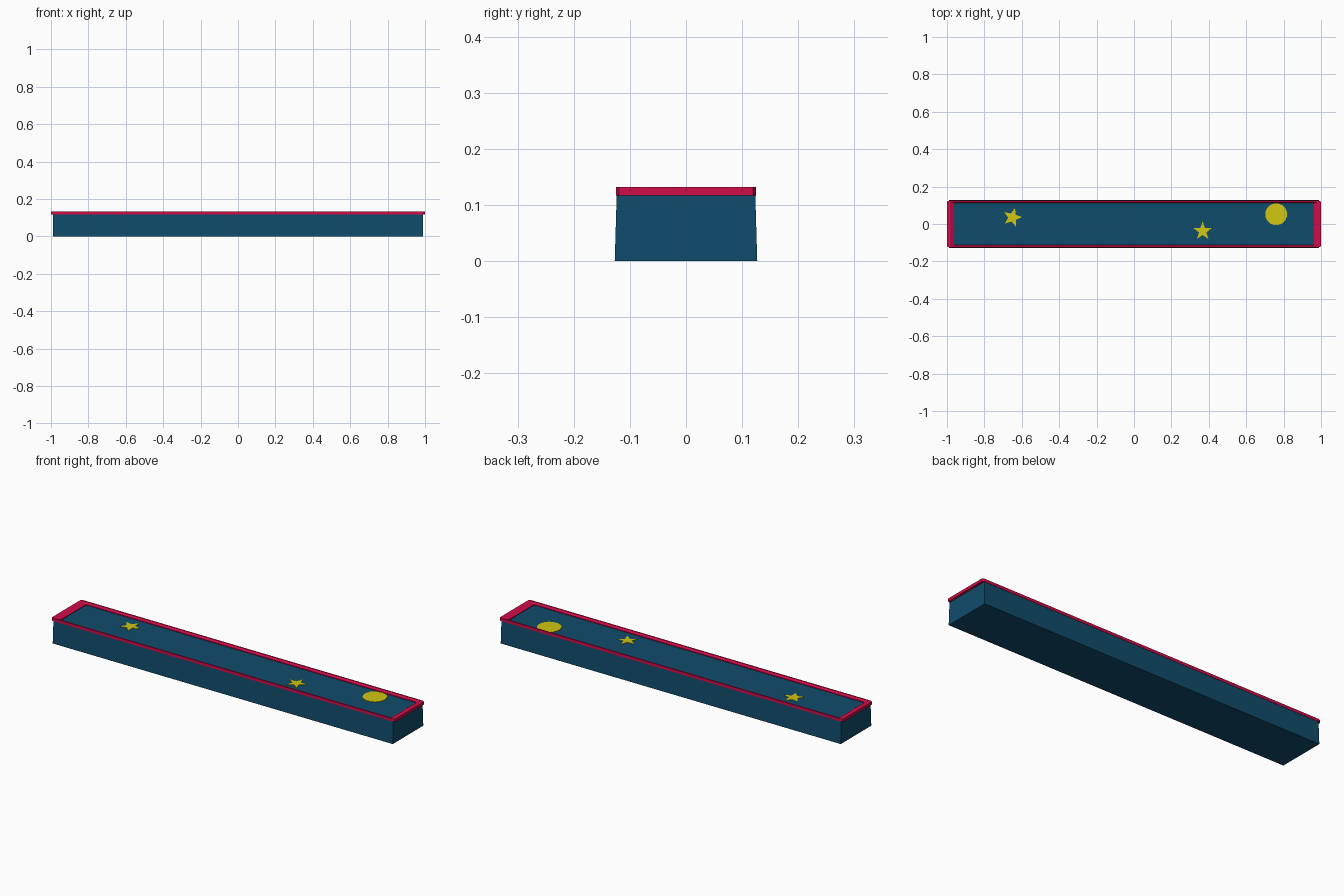
import bpy, bmesh, math

if "Cube" in bpy.data.objects:
    bpy.data.objects.remove(bpy.data.objects["Cube"])


def material(name, rgb):
    m = bpy.data.materials.new(name)
    m.diffuse_color = (*rgb, 1)
    m.use_nodes = True
    m.node_tree.nodes["Principled BSDF"].inputs["Base Color"].default_value = m.diffuse_color
    return m


BLUE = material("deep blue", (0.005, 0.072, 0.15))
RED = material("crimson", (0.64, 0.004, 0.068))
YELLOW = material("yellow", (0.64, 0.57, 0.006))


def loft(name, rings, mat, closed=False):
    """Skin a stack of equal-sized rings; cap the ends or join last to first."""
    bm = bmesh.new()
    vs = [[bm.verts.new(p) for p in r] for r in rings]
    n = len(rings[0])
    pairs = list(zip(vs, vs[1:]))
    if closed:
        pairs.append((vs[-1], vs[0]))
    else:
        bm.faces.new(vs[0][::-1])
        bm.faces.new(vs[-1])
    for a, b in pairs:
        for i in range(n):
            j = (i + 1) % n
            bm.faces.new((a[i], a[j], b[j], b[i]))
    bmesh.ops.recalc_face_normals(bm, faces=bm.faces)
    me = bpy.data.meshes.new(name)
    bm.to_mesh(me)
    bm.free()
    me.materials.append(mat)
    ob = bpy.data.objects.new(name, me)
    bpy.context.collection.objects.link(ob)
    return ob


def rect(x, y, z, cx=0.0, cy=0.0):
    """Rectangle ring with small cut corners."""
    pts = []
    for sx, sy in ((1, 1), (-1, 1), (-1, -1), (1, -1)):
        pair = [(sx * x, sy * (y - cy), z), (sx * (x - cx), sy * y, z)]
        pts += pair if sx * sy > 0 else pair[::-1]
    return pts


def plate(name, x, y, radii, count, turn, z0=0.112, z1=0.12):
    """Thin decal plate whose outline cycles through the given radii."""
    def ring(z):
        return [(x + radii[i % len(radii)] * math.cos(turn + math.tau * i / count),
                 y + radii[i % len(radii)] * math.sin(turn + math.tau * i / count), z)
                for i in range(count)]
    return loft(name, [ring(z0), ring(z1)], YELLOW)


# box body, slightly wider at the foot
def box_ring(x, y, z):
    return [(x, y, z), (-x, y, z), (-x, -y, z), (x, -y, z)]


loft("box_body", [box_ring(0.99, 0.127, 0), box_ring(0.988, 0.1235, 0.118)], BLUE)

# raised rim with a sloping inner edge
loft("rim", [
    rect(1.0, 0.125, 0.117, 0.012, 0.006),
    rect(1.0, 0.125, 0.132, 0.012, 0.006),
    rect(0.98, 0.118, 0.132, 0.008, 0.004),
    rect(0.962, 0.111, 0.122, 0.006, 0.003),
    rect(0.962, 0.111, 0.117, 0.006, 0.003),
], RED, closed=True)

# yellow decorations on the top panel
plate("left_star", -0.65, 0.035, (0.052, 0.023), 10, math.radians(75))
plate("right_star", 0.367, -0.038, (0.052, 0.021), 10, math.radians(90))
plate("round_spot", 0.76, 0.052, (0.059,), 16, math.radians(11.25))
